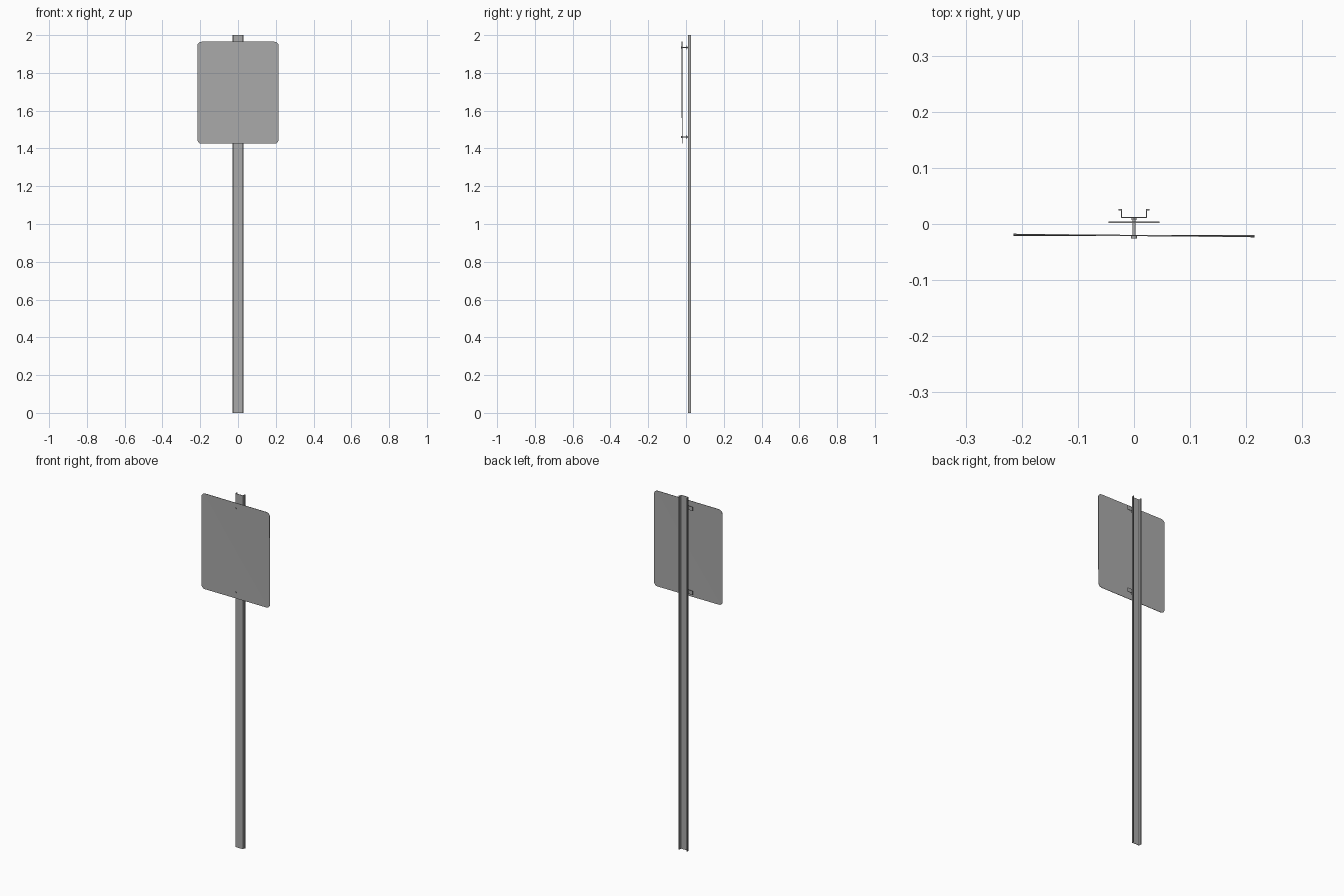
import bpy, bmesh, math
from mathutils import Vector, Matrix

if "Cube" in bpy.data.objects:
    bpy.data.objects.remove(bpy.data.objects["Cube"])

metal = bpy.data.materials.new("galvanized_grey")
metal.diffuse_color = (0.4, 0.4, 0.4, 1)
metal.use_nodes = True
metal.node_tree.nodes["Principled BSDF"].inputs["Base Color"].default_value = metal.diffuse_color


def finish(name, bm):
    bmesh.ops.recalc_face_normals(bm, faces=bm.faces)
    me = bpy.data.meshes.new(name)
    bm.to_mesh(me)
    bm.free()
    me.materials.append(metal)
    ob = bpy.data.objects.new(name, me)
    bpy.context.collection.objects.link(ob)
    return ob


def extrude(bm, pts, offset):
    face = bm.faces.new([bm.verts.new(p) for p in pts])
    ext = bmesh.ops.extrude_face_region(bm, geom=[face])
    moved = [g for g in ext["geom"] if isinstance(g, bmesh.types.BMVert)]
    bmesh.ops.translate(bm, verts=moved, vec=offset)


# hat-channel post: mirrored half profile, extruded to full height
half = [(0.0215, 0.0105), (0.0235, 0.0105), (0.0235, 0.0245), (0.028, 0.0245),
        (0.028, 0.0268), (0.0215, 0.0268), (0.0215, 0.0128)]
profile = half + [(-x, y) for x, y in reversed(half)]
bm = bmesh.new()
extrude(bm, [(x, y, 0) for x, y in profile], (0, 0, 2))
finish("post", bm)

# sign plate: rounded rectangle fanned from its centre, slightly warped
HW, Z0, Z1, R, T = 0.215, 1.425, 1.965, 0.022, 0.0022
ZC, HH = (Z0 + Z1) / 2, (Z1 - Z0) / 2


def plate_y(x, z):
    return -0.0205 - 0.0013 * (x / HW) - 0.0008 * (x / HW) * ((z - ZC) / HH)


bm = bmesh.new()
rim = []
for sx, sz, start in ((1, 1, 0), (-1, 1, 90), (-1, -1, 180), (1, -1, 270)):
    for i in range(5):
        a = math.radians(start + i * 22.5)
        x = sx * (HW - R) + R * math.cos(a)
        z = ZC + sz * (HH - R) + R * math.sin(a)
        rim.append((x, z))
rings = []
for off in (-T / 2, T / 2):
    ring = [bm.verts.new((x, plate_y(x, z) + off, z)) for x, z in rim]
    mid = bm.verts.new((0, plate_y(0, ZC) + off, ZC))
    for i in range(len(ring)):
        bm.faces.new((ring[i - 1], ring[i], mid))
    rings.append(ring)
for i in range(len(rim)):
    bm.faces.new((rings[0][i - 1], rings[0][i], rings[1][i], rings[1][i - 1]))
finish("sign_plate", bm)


def cylinder(bm, r, y0, y1, z, sides):
    m = Matrix.Translation((0, (y0 + y1) / 2, z)) @ Matrix.Rotation(math.pi / 2, 4, 'X')
    bmesh.ops.create_cone(bm, cap_ends=True, segments=sides, radius1=r, radius2=r,
                          depth=y1 - y0, matrix=m)


# fixings: cross bracket, bolt with head, and nut against the post
for label, z in (("lower", 1.46), ("upper", 1.935)):
    bm = bmesh.new()
    bmesh.ops.create_cube(bm, size=1, matrix=Matrix.Translation((0, 0.003, z))
                          @ Matrix.Diagonal((0.09, 0.0025, 0.022, 1)))
    finish(label + "_bracket", bm)

    bm = bmesh.new()
    cylinder(bm, 0.0027, -0.023, 0.0125, z, 12)
    cylinder(bm, 0.005, -0.0255, -0.0217, z, 12)
    cylinder(bm, 0.005, 0.0075, 0.0125, z, 6)
    finish(label + "_bolt", bm)
